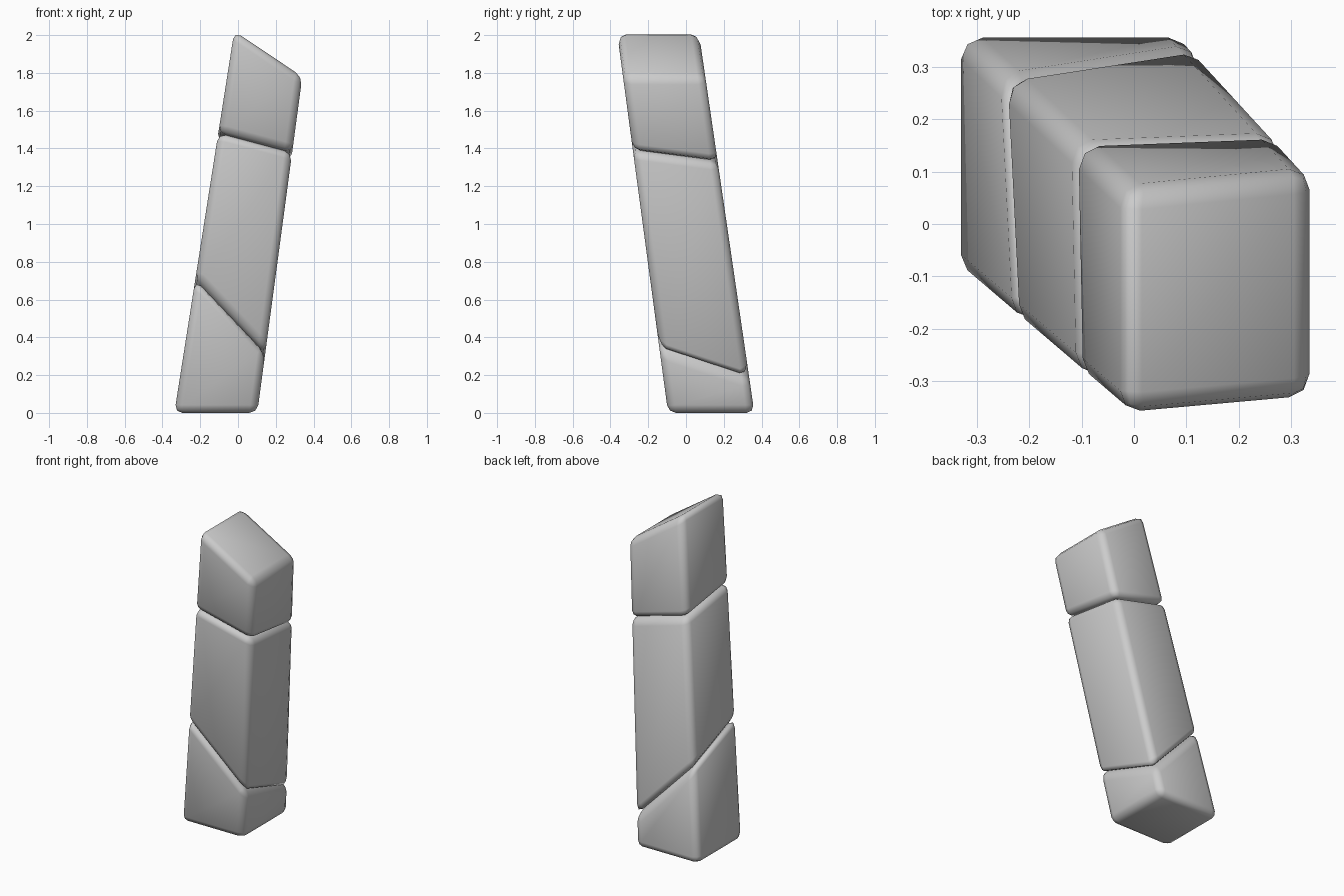
import bpy
import bmesh

if "Cube" in bpy.data.objects:
    bpy.data.objects.remove(bpy.data.objects["Cube"])

# Side faces of the leaning, slightly tapering shaft: offset + slope * z
LEFT, RIGHT = (-0.337, 0.157), (0.102, 0.134)
FRONT, BACK = (-0.095, -0.134), (0.362, -0.146)
CORNERS = [(LEFT, FRONT), (RIGHT, FRONT), (RIGHT, BACK), (LEFT, BACK)]

# Cutting planes z = a + b*x + c*y
BASE = (0.0, 0.0, 0.0)
LOWER_CUT = (0.423, -1.0, -0.372)
UPPER_CUT = (1.42, -0.26, -0.135)
TOP = (2.008, -0.67, 0.0)


def corner_point(side_x, side_y, plane):
    a, b, c = plane
    z = (a + b * side_x[0] + c * side_y[0]) / (1 - b * side_x[1] - c * side_y[1])
    return side_x[0] + side_x[1] * z, side_y[0] + side_y[1] * z, z


def block(name, bottom, top):
    bm = bmesh.new()
    low = [bm.verts.new(corner_point(x, y, bottom)) for x, y in CORNERS]
    high = [bm.verts.new(corner_point(x, y, top)) for x, y in CORNERS]
    bm.faces.new(low[::-1])
    bm.faces.new(high)
    for i in range(4):
        j = (i + 1) % 4
        bm.faces.new((low[i], low[j], high[j], high[i]))
    # Worn, rounded edges
    bmesh.ops.bevel(bm, geom=bm.edges[:], offset=0.042, offset_type='OFFSET',
                    segments=2, profile=0.5, affect='EDGES', clamp_overlap=True)
    for f in bm.faces:
        f.smooth = True
    mesh = bpy.data.meshes.new(name)
    bm.to_mesh(mesh)
    bm.free()
    obj = bpy.data.objects.new(name, mesh)
    bpy.context.collection.objects.link(obj)
    return obj


# Three stacked stones of the pillar
block("bottom_stone", BASE, LOWER_CUT)
block("middle_stone", LOWER_CUT, UPPER_CUT)
block("top_stone", UPPER_CUT, TOP)
